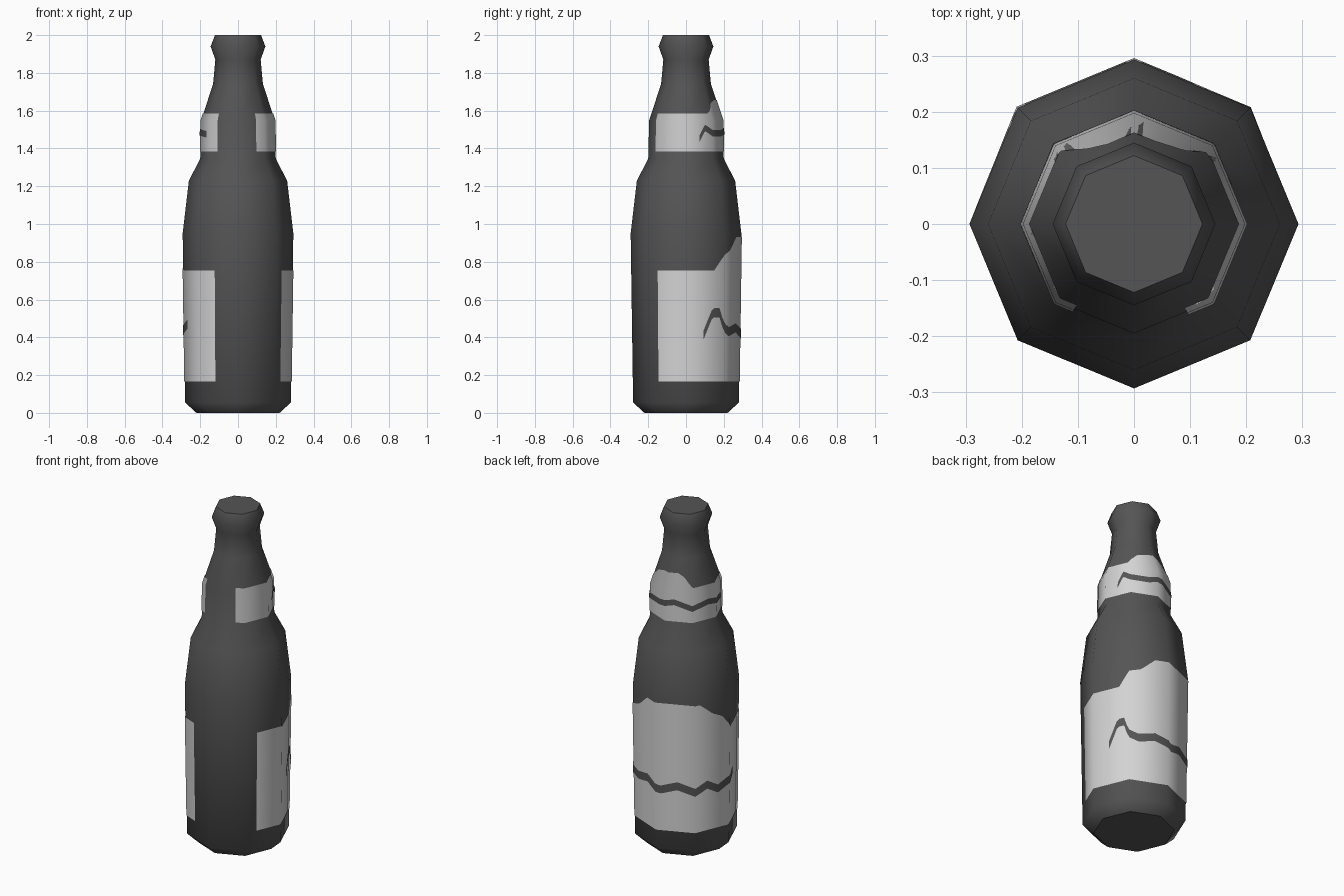
import bpy, bmesh, math

if "Cube" in bpy.data.objects:
    bpy.data.objects.remove(bpy.data.objects["Cube"])

# bottle profile: (radius, height)
PROFILE = [(0.22, 0), (0.28, 0.055), (0.293, 0.95), (0.26, 1.23), (0.2, 1.345),
           (0.195, 1.55), (0.132, 1.74), (0.12, 1.87), (0.145, 1.94), (0.122, 2.0)]
SIDES = 8


def material(name, v):
    m = bpy.data.materials.new(name)
    m.diffuse_color = (v, v, v, 1)
    m.use_nodes = True
    m.node_tree.nodes["Principled BSDF"].inputs["Base Color"].default_value = m.diffuse_color
    return m


dark = material("dark glass grey", 0.09)
pale = material("pale label grey", 0.65)


def lerp(points, x):
    """Piecewise linear value at x through (x, value) points."""
    if x <= points[0][0]:
        return points[0][1]
    for (x0, v0), (x1, v1) in zip(points, points[1:]):
        if x <= x1:
            return v0 + (v1 - v0) * (x - x0) / (x1 - x0)
    return points[-1][1]


def surface(deg, z, lift):
    """Point on the eight-sided wall, lifted slightly outward."""
    r = lerp([(h, rad) for rad, h in PROFILE], z) + lift
    step = 360 / SIDES
    r *= math.cos(math.radians(step / 2)) / math.cos(math.radians(deg % step - step / 2))
    a = math.radians(deg)
    return (r * math.cos(a), r * math.sin(a), z)


def finish(name, bm, mat):
    me = bpy.data.meshes.new(name)
    bm.to_mesh(me)
    bm.free()
    me.materials.append(mat)
    ob = bpy.data.objects.new(name, me)
    bpy.context.collection.objects.link(ob)
    return ob


def ribbon(name, start, end, rows, lift, mat):
    """Thin wrapped plate; each row gives a height for an angle."""
    angles = sorted({start, end, *range(math.ceil(start / 3) * 3, int(end) + 1, 3)})
    bm = bmesh.new()
    cols = [[bm.verts.new(surface(a, row(a), lift)) for row in rows] for a in angles]
    for c, d in zip(cols, cols[1:]):
        for i in range(len(rows) - 1):
            bm.faces.new((c[i], d[i], d[i + 1], c[i + 1])).smooth = True
    ob = finish(name, bm, mat)
    # rounded shading to match the smooth glass beneath
    normals = []
    for v in ob.data.vertices:
        r = math.hypot(v.co.x, v.co.y)
        normals.append((v.co.x / r, v.co.y / r, 0))
    ob.data.normals_split_custom_set_from_vertices(normals)
    return ob


# bottle body
bm = bmesh.new()
rings = []
for r, z in PROFILE:
    rings.append([bm.verts.new((r * math.cos(math.tau * i / SIDES),
                                r * math.sin(math.tau * i / SIDES), z)) for i in range(SIDES)])
for lo, hi in zip(rings, rings[1:]):
    for i in range(SIDES):
        j = (i + 1) % SIDES
        bm.faces.new((lo[i], lo[j], hi[j], hi[i])).smooth = True
for cap in (rings[0][::-1], rings[-1]):
    face = bm.faces.new(cap)
    for e in face.edges:
        e.smooth = False
finish("bottle", bm, dark)

# large body label with a raised back
body_top = [(33, 0.755), (45, 0.84), (58, 0.86), (75, 0.93), (140, 0.93),
            (157, 0.86), (170, 0.83), (181, 0.755)]
ribbon("body_label", -33, 243, [lambda a: 0.165, lambda a: lerp(body_top, a)], 0.003, pale)

# neck label with a raised back
neck_top = [(40, 1.585), (55, 1.64), (75, 1.655), (108, 1.66), (122, 1.64), (137, 1.585)]
ribbon("neck_label", -59, 235,
       [lambda a: 1.385, lambda a: 1.55, lambda a: lerp(neck_top, a)], 0.003, pale)

# plain wavy stripes painted across the labels
body_wave = [(20, 0.41), (31, 0.53), (39, 0.53), (44, 0.45), (55, 0.43), (75, 0.45),
             (95, 0.41), (115, 0.44), (135, 0.41), (150, 0.44), (165, 0.40), (192, 0.47)]
neck_wave = [(22, 1.45), (32, 1.51), (45, 1.48), (75, 1.48), (105, 1.50),
             (135, 1.47), (165, 1.49), (207, 1.475)]
for name, wave, half in (("body_stripe", body_wave, 0.024), ("neck_stripe", neck_wave, 0.017)):
    ribbon(name, wave[0][0], wave[-1][0],
           [lambda a, w=wave, h=half: lerp(w, a) - h,
            lambda a, w=wave, h=half: lerp(w, a) + h], 0.006, dark)
